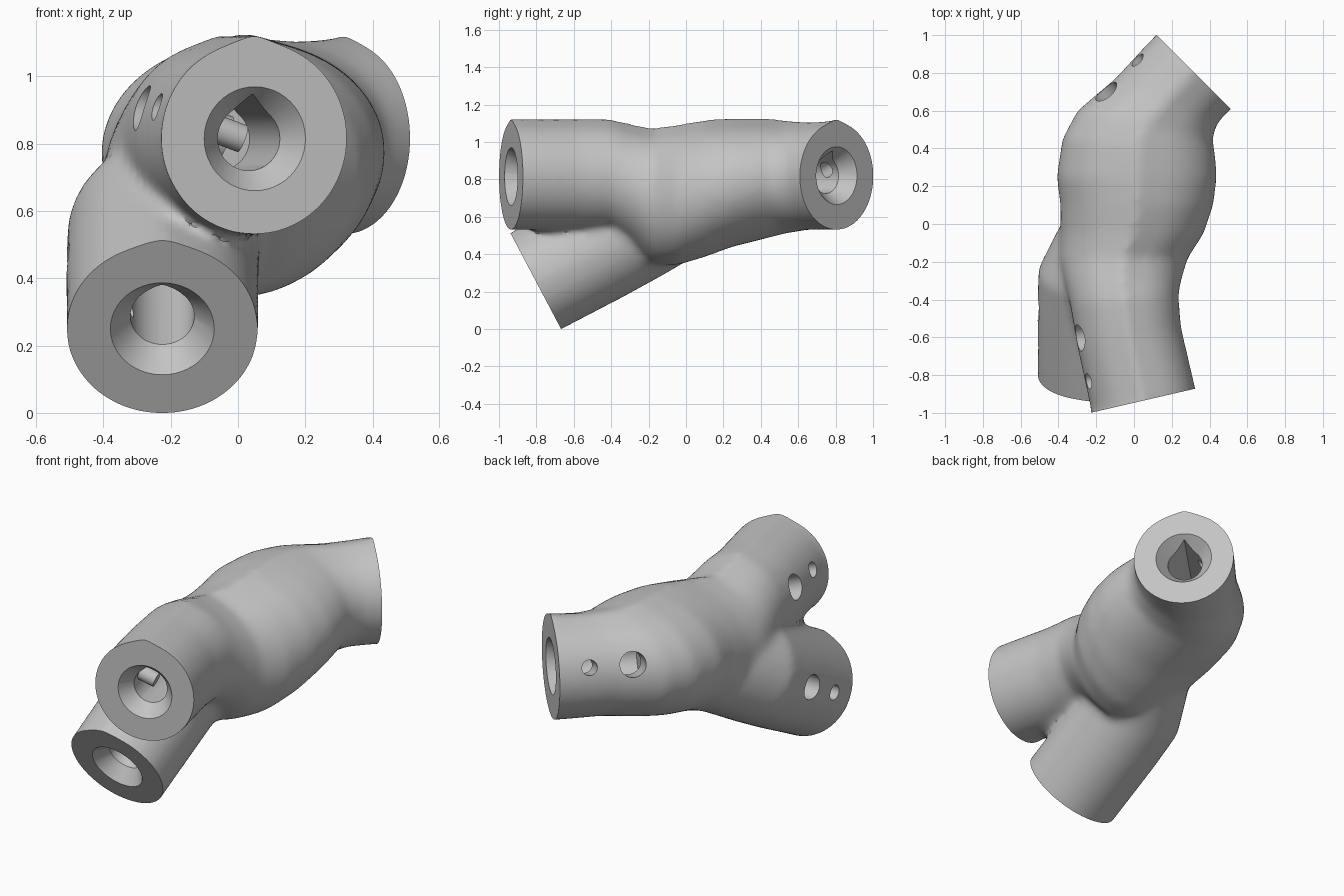
import bpy, bmesh, math
from mathutils import Vector

if "Cube" in bpy.data.objects:
    bpy.data.objects.remove(bpy.data.objects["Cube"])

UP = Vector((0, 0, 1))
SIDES = 48


def ring(centre, side, up, tip):
    """Round section whose top rises to a tangent peak; side and up carry the radii."""
    points = []
    for i in range(SIDES):
        a = 2 * math.pi * i / SIDES
        off = min(a, 2 * math.pi - a)
        r = 1 / math.cos(tip - off) if off < tip else 1
        points.append(centre + r * (side * math.sin(a) + up * math.cos(a)))
    return points


def loft(name, rings):
    bm = bmesh.new()
    rows = [[bm.verts.new(p) for p in r] for r in rings]
    for a, b in zip(rows, rows[1:]):
        for i in range(SIDES):
            j = (i + 1) % SIDES
            bm.faces.new((a[i], a[j], b[j], b[i]))
    bm.faces.new(rows[0])
    bm.faces.new(rows[-1])
    bmesh.ops.recalc_face_normals(bm, faces=bm.faces)
    mesh = bpy.data.meshes.new(name)
    bm.to_mesh(mesh)
    bm.free()
    ob = bpy.data.objects.new(name, mesh)
    bpy.context.collection.objects.link(ob)
    return ob


def rod(name, start, end, r0, r1, tip=0.0):
    """Straight or tapered cutter between two points."""
    axis = (end - start).normalized()
    up = (UP - axis * axis.z).normalized()
    side = up.cross(axis)
    return loft(name, [ring(start, side * r0, up * r0, tip), ring(end, side * r1, up * r1, tip)])


# Main tube: left x, y, right x, y, top, bottom of each section
stations = [
    (-0.24, -1.07, 0.34, -0.95, 1.125, 0.53),
    (-0.225, -0.99, 0.325, -0.87, 1.125, 0.53),
    (-0.30, -0.65, 0.25, -0.55, 1.125, 0.53),
    (-0.34, -0.42, 0.235, -0.38, 1.125, 0.53),
    (-0.37, -0.30, 0.25, -0.30, 1.10, 0.46),
    (-0.40, -0.18, 0.285, -0.18, 1.075, 0.34),
    (-0.39, -0.05, 0.37, -0.05, 1.095, 0.34),
    (-0.39, 0.10, 0.42, 0.10, 1.12, 0.385),
    (-0.41, 0.25, 0.44, 0.25, 1.13, 0.44),
    (-0.38, 0.45, 0.43, 0.37, 1.13, 0.48),
    (-0.30, 0.60, 0.415, 0.45, 1.12, 0.51),
    (-0.10, 0.77, 0.44, 0.53, 1.11, 0.53),
    (0.02, 0.90, 0.475, 0.57, 1.115, 0.53),
    (0.12, 1.005, 0.515, 0.61, 1.125, 0.53),
    (0.20, 1.085, 0.595, 0.69, 1.125, 0.53),
]
sections = []
for lx, ly, rx, ry, top, bottom in stations:
    left, right = Vector((lx, ly, 0)), Vector((rx, ry, 0))
    half = (top - bottom) / 2.07
    centre = (left + right) / 2 + UP * (bottom + half)
    sections.append(ring(centre, (right - left) / 2, UP * half, math.radians(21)))
body = loft("pipe_joint", sections)

# Lower branch: centre and radius along a sloping line
tilt = Vector((0, -0.467, 0.884))
branch_path = [
    (-0.225, -0.87, 0.213, 0.285), (-0.225, -0.80, 0.25, 0.285),
    (-0.225, -0.45, 0.435, 0.287), (-0.22, -0.25, 0.545, 0.287),
    (-0.12, -0.02, 0.66, 0.27), (-0.02, 0.15, 0.74, 0.24),
]
branch = loft("branch_helper", [
    ring(Vector((x, y, z)), Vector((r, 0, 0)), tilt * r, math.radians(21))
    for x, y, z, r in branch_path])

helpers = []


def combine(tool, operation):
    mod = body.modifiers.new(tool.name, "BOOLEAN")
    mod.operation = operation
    mod.solver = "EXACT"
    mod.object = tool
    tool.hide_render = True
    helpers.append(tool)


# Blend the two tubes into one soft skin
combine(branch, "UNION")
remesh = body.modifiers.new("blend", "REMESH")
remesh.mode = "VOXEL"
remesh.voxel_size = 0.02
soften = body.modifiers.new("soften", "SMOOTH")
soften.factor = 0.5
soften.iterations = 16

# Each mouth: centre, outward direction, side and upward tilt of its bolt holes, trim radius
mouths = [
    ((0.05, -0.935, 0.815), (0.225, -0.974, 0), (-0.974, -0.225, 0), 0.35, 0.4),
    ((0.315, 0.805, 0.82), (0.707, 0.707, 0), (-0.707, 0.707, 0), 0.35, 0.4),
    ((-0.225, -0.80, 0.25), (0, -0.884, -0.467), (-1, 0, 0), 0.0, 0.31),
]
for centre, outward, sideways, lift, trim in mouths:
    c, n, s = Vector(centre), Vector(outward), Vector(sideways)
    combine(rod("trim", c, c + n * 0.2, trim, trim), "DIFFERENCE")
    combine(rod("funnel", c + n * 0.01, c - n * 0.08, 0.162, 0.095), "DIFFERENCE")
    combine(rod("bore", c - n * 0.03, c - n * 0.48, 0.095, 0.095, math.pi / 4), "DIFFERENCE")
    up = (UP - n * n.z).normalized()
    aim = s * math.cos(lift) + up * math.sin(lift)
    for depth, radius in ((0.40, 0.07), (0.165, 0.042)):
        p = c - n * depth
        combine(rod("bolt_hole", p, p + aim * 0.5, radius, radius), "DIFFERENCE")

# Bake the result and drop the helpers
graph = bpy.context.evaluated_depsgraph_get()
graph.update()
final = bpy.data.meshes.new_from_object(body.evaluated_get(graph))
body.modifiers.clear()
body.data = final
for tool in helpers:
    bpy.data.objects.remove(tool)

# Plain grey finish
grey = bpy.data.materials.new("light_grey")
grey.use_nodes = True
colour = (0.55, 0.55, 0.55, 1)
grey.diffuse_color = colour
grey.node_tree.nodes["Principled BSDF"].inputs["Base Color"].default_value = colour
body.data.materials.clear()
body.data.materials.append(grey)

bpy.ops.object.select_all(action="DESELECT")
body.select_set(True)
bpy.context.view_layer.objects.active = body
bpy.ops.object.shade_smooth_by_angle(angle=math.radians(35))
